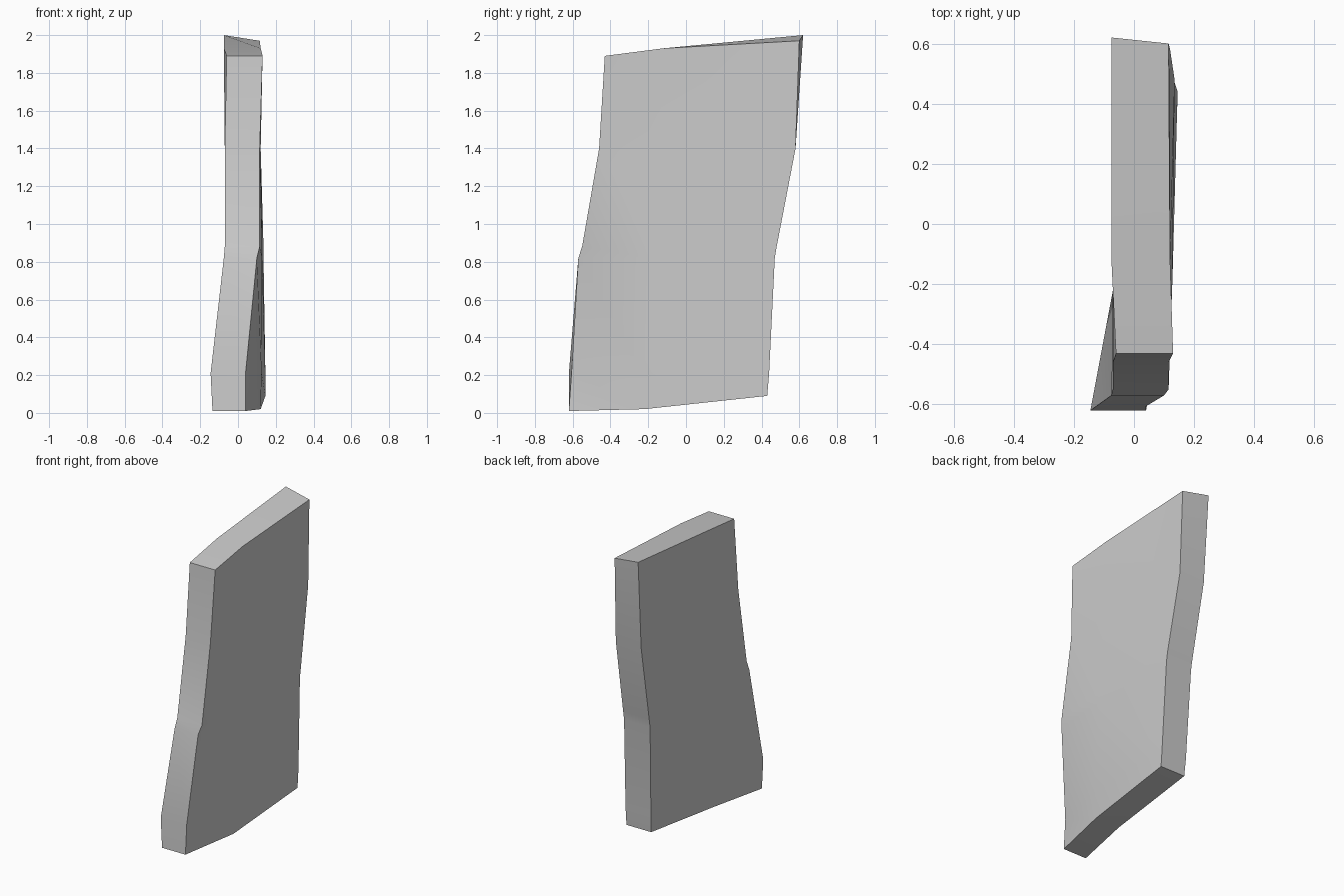
import bpy
import bmesh
import math

default_cube = bpy.data.objects.get("Cube")
if default_cube:
    bpy.data.objects.remove(default_cube, do_unlink=True)


def make_material(name, colour):
    material = bpy.data.materials.new(name)
    material.use_nodes = True
    material.diffuse_color = colour
    shader = material.node_tree.nodes["Principled BSDF"]
    shader.inputs["Base Color"].default_value = colour
    shader.inputs["Roughness"].default_value = 0.8
    return material


# Upright edges of the warped slab: y, z, right-hand x, left-hand x
front_edge = [(-.62, .01, -.135, .04), (-.62, .21, -.145, .04),
              (-.57, .82, -.075, .1), (-.55, .88, -.07, .115),
              (-.46, 1.4, -.07, .115), (-.43, 1.89, -.06, .13)]
middle_line = [(-.22, .02, -.06, .12), (-.22, .21, -.07, .125),
               (-.18, .82, -.07, .128), (-.18, .88, -.07, .128),
               (-.14, 1.4, -.07, .12), (-.12, 1.93, -.075, .12)]
back_edge = [(.43, .09, -.04, .145), (.44, .21, -.045, .145),
             (.47, .82, -.06, .135), (.48, .88, -.06, .135),
             (.58, 1.4, -.07, .12), (.62, 2, -.075, .115)]
columns = [front_edge, middle_line, back_edge]
last_row = len(front_edge) - 1


def build_slab(name, material):
    bm = bmesh.new()
    sides = []
    for side in range(2):
        grid = []
        for column in columns:
            line = []
            for row, point in enumerate(column):
                y, z = point[0], point[1]
                # The two broad faces do not quite line up at the rim
                if side and column is back_edge and row == last_row:
                    y, z = y - .02, z - .03
                if side and column is front_edge and row == 1:
                    y = y + .014
                line.append(bm.verts.new((point[2 + side], y, z)))
            grid.append(line)
        sides.append(grid)

    # Broad faces, split so that the low front corner folds on a diagonal
    for grid in sides:
        for near, far in zip(grid, grid[1:]):
            for row in range(last_row):
                bm.faces.new((near[row], far[row], near[row + 1]))
                bm.faces.new((far[row], far[row + 1], near[row + 1]))

    # Rim joining the two broad faces
    def loop_around(grid):
        underside = [line[0] for line in grid]
        back = grid[-1][1:]
        top = [line[-1] for line in reversed(grid[:-1])]
        front = list(reversed(grid[0][1:-1]))
        return underside + back + top + front

    rim_a, rim_b = (loop_around(grid) for grid in sides)
    for i in range(len(rim_a)):
        k = (i + 1) % len(rim_a)
        bm.faces.new((rim_a[i], rim_a[k], rim_b[k], rim_b[i]))

    bmesh.ops.recalc_face_normals(bm, faces=bm.faces)
    mesh = bpy.data.meshes.new(name)
    bm.to_mesh(mesh)
    bm.free()
    mesh.materials.append(material)
    slab = bpy.data.objects.new(name, mesh)
    bpy.context.collection.objects.link(slab)
    return slab


stone = make_material("plain grey", (.6, .6, .6, 1))
slab = build_slab("warped_slab", stone)

# Soft shading across the faces, hard edges at the rim
bpy.ops.object.select_all(action="DESELECT")
slab.select_set(True)
bpy.context.view_layer.objects.active = slab
bpy.ops.object.shade_smooth_by_angle(angle=math.radians(30))
